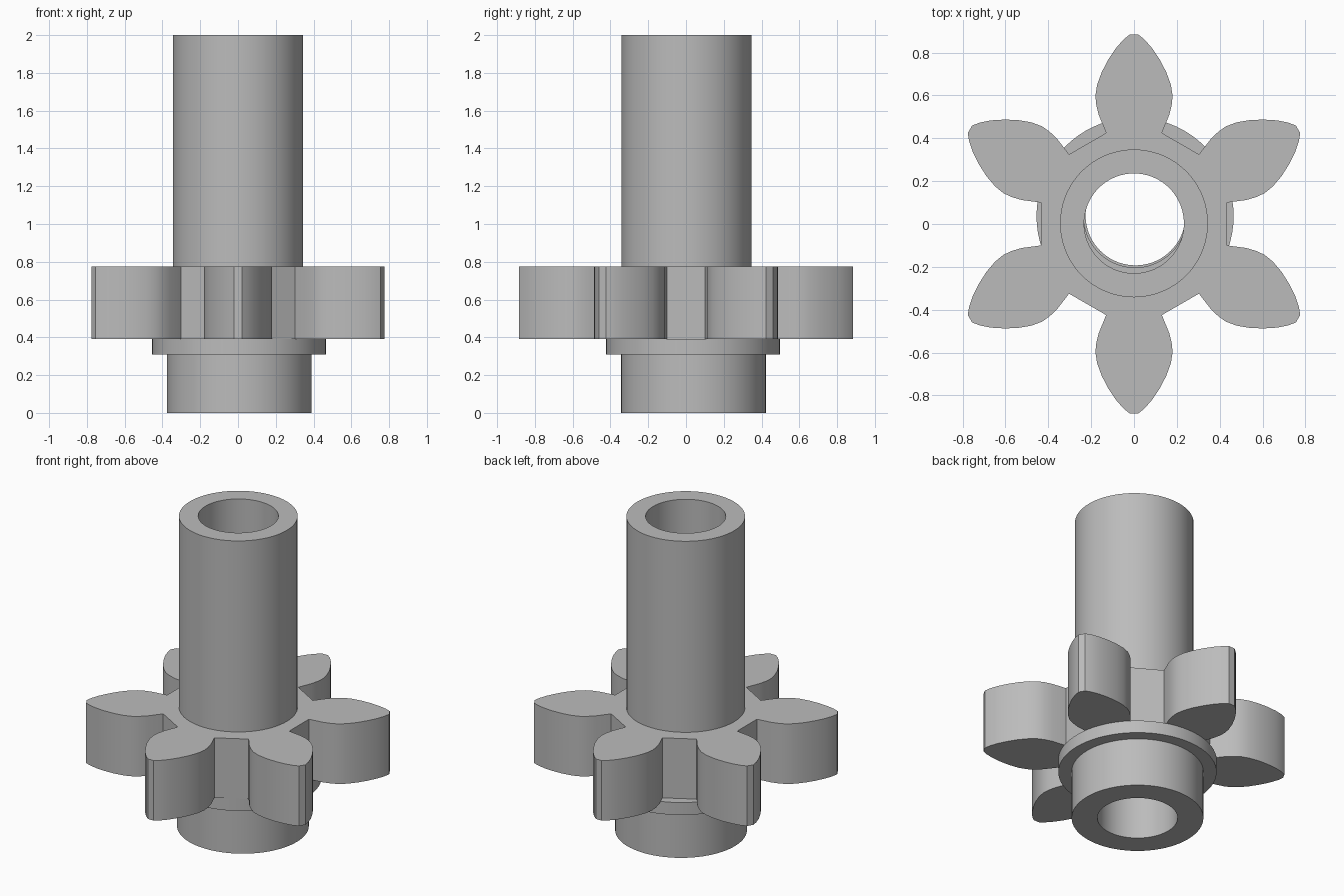
import bpy
import bmesh
from math import cos, sin, pi, radians
from mathutils import Matrix, Vector

cube = bpy.data.objects.get("Cube")
if cube:
    bpy.data.objects.remove(cube, do_unlink=True)

GREY = (0.5, 0.5, 0.5, 1.0)
steel = bpy.data.materials.new("plain grey")
steel.use_nodes = True
steel.diffuse_color = GREY
steel.node_tree.nodes["Principled BSDF"].inputs["Base Color"].default_value = GREY


def circle(radius, cx=0.0, cy=0.0, sides=72):
    return [Vector((cx + radius * cos(2 * pi * i / sides),
                    cy + radius * sin(2 * pi * i / sides), 0)) for i in range(sides)]


def hollow_prism(name, outer, bore, bottom, top):
    """Fill the area between two outlines and extrude it upwards."""
    bm = bmesh.new()
    edges = []
    for outline in (outer, bore):
        verts = [bm.verts.new((p.x, p.y, bottom)) for p in outline]
        edges += [bm.edges.new((v, verts[i - 1])) for i, v in enumerate(verts)]
    bmesh.ops.triangle_fill(bm, edges=edges, use_beauty=True)
    result = bmesh.ops.extrude_face_region(bm, geom=bm.faces[:], use_keep_orig=True)
    lifted = [v for v in result["geom"] if isinstance(v, bmesh.types.BMVert)]
    bmesh.ops.translate(bm, verts=lifted, vec=(0, 0, top - bottom))
    bmesh.ops.recalc_face_normals(bm, faces=bm.faces[:])
    mesh = bpy.data.meshes.new(name)
    bm.to_mesh(mesh)
    bm.free()
    mesh.materials.append(steel)
    obj = bpy.data.objects.new(name, mesh)
    bpy.context.collection.objects.link(obj)
    bpy.ops.object.select_all(action="DESELECT")
    obj.select_set(True)
    bpy.context.view_layer.objects.active = obj
    bpy.ops.object.shade_smooth_by_angle(angle=radians(22))
    return obj


# Leaf-shaped tooth: right half from root to tip, mirrored, repeated six times
half = [(0.13, 0.425), (0.165, 0.51), (0.177, 0.56), (0.18, 0.60), (0.172, 0.65),
        (0.15, 0.71), (0.12, 0.767), (0.085, 0.82), (0.05, 0.86), (0.02, 0.884)]
tooth = [Vector((x, y, 0)) for x, y in half]
tooth += [Vector((-x, y, 0)) for x, y in reversed(half)]
gear_outline = []
for i in range(6):
    turn = Matrix.Rotation(i * pi / 3, 3, "Z")
    gear_outline += [turn @ p for p in tooth]

# Shaft and gear share one axis; the collar and flange sit slightly off it
hollow_prism("shaft", circle(0.345, 0, 0.003), circle(0.233, 0, 0.003), 0.775, 2.0)
hollow_prism("gear", gear_outline, circle(0.233, 0, 0.003), 0.39, 0.775)
hollow_prism("flange", circle(0.46, 0.005, 0.037), circle(0.24, 0.005, 0.037), 0.31, 0.39)
hollow_prism("collar", circle(0.383, 0.007, 0.04), circle(0.233, 0.007, 0.04), 0.0, 0.31)
